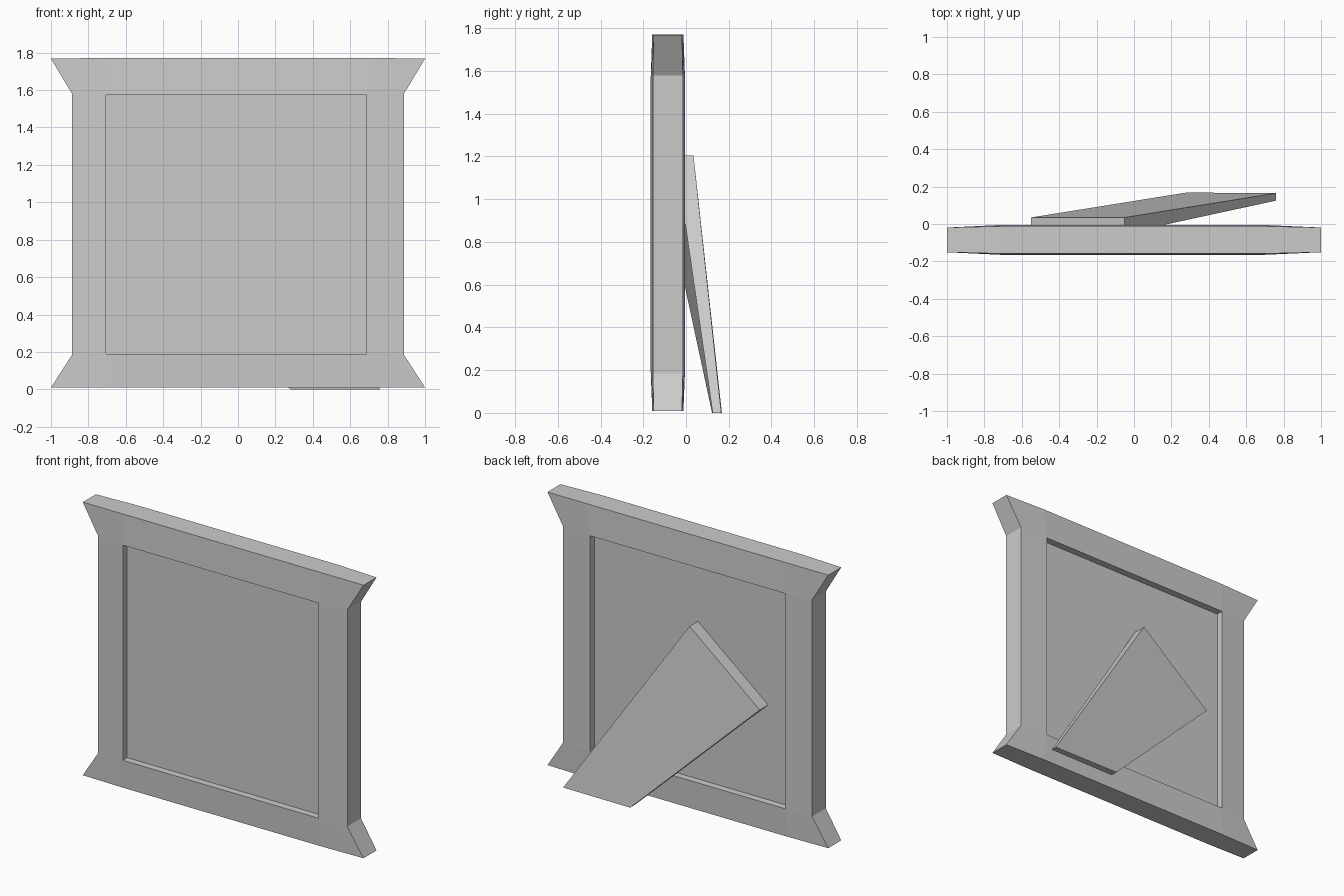
import bpy, bmesh

if "Cube" in bpy.data.objects:
    bpy.data.objects.remove(bpy.data.objects["Cube"])

YC = -0.085  # mid-depth of the frame


def make_object(name, bm):
    bmesh.ops.recalc_face_normals(bm, faces=bm.faces[:])
    mesh = bpy.data.meshes.new(name)
    bm.to_mesh(mesh)
    bm.free()
    obj = bpy.data.objects.new(name, mesh)
    bpy.context.collection.objects.link(obj)
    return obj


def slab(name, back, front):
    """Closed solid between two matching four-point outlines."""
    bm = bmesh.new()
    a = [bm.verts.new(p) for p in back]
    b = [bm.verts.new(p) for p in front]
    bm.faces.new(a)
    bm.faces.new(b)
    for i in range(4):
        j = (i + 1) % 4
        bm.faces.new((a[i], a[j], b[j], b[i]))
    return make_object(name, bm)


# Frame with flared corners: (x, z, half depth) around the ring
L, R, Z0, Z1 = -0.705, 0.688, 0.19, 1.575
inner = [(L, Z0, .08), (R, Z0, .08), (R, Z1, .08), (L, Z1, .08)]
outer = [(-.71, .01, .073), (.71, .01, .073), (1, .01, .066), (.887, .185, .07),
         (.887, 1.58, .07), (1, 1.768, .066), (.71, 1.772, .073), (-.71, 1.772, .073),
         (-1, 1.768, .066), (-.887, 1.58, .07), (-.887, .185, .07), (-1, .01, .066)]
bm = bmesh.new()
rings = {}
for s in (-1, 1):
    for key, pts in (("in", inner), ("out", outer)):
        rings[key, s] = [bm.verts.new((x, YC + s * d, z)) for x, z, d in pts]
    i, o = rings["in", s], rings["out", s]
    for k in range(4):
        a = 3 * k
        # straight bar, then the flared corner at its end
        bm.faces.new((i[k], o[a], o[a + 1], i[(k + 1) % 4]))
        bm.faces.new((i[(k + 1) % 4], o[a + 1], o[a + 2], o[(a + 3) % 12]))
for key in ("in", "out"):
    f, b = rings[key, -1], rings[key, 1]
    for k in range(len(f)):
        j = (k + 1) % len(f)
        bm.faces.new((f[k], f[j], b[j], b[k]))
make_object("picture_frame", bm)

# Recessed panel
rect = [(L, Z0), (R, Z0), (R, Z1), (L, Z1)]
slab("panel", [(x, -.05, z) for x, z in rect], [(x, -.12, z) for x, z in rect])

# Slanted rear support leg: (x, z, outer y, inner y)
leg = [(-.05, 1.205, .035, -.05), (-.55, .80, .035, -.05),
       (.28, 0, .168, .122), (.76, 0, .165, .125)]
slab("support_leg", [(x, yo, z) for x, z, yo, yi in leg],
     [(x, yi, z) for x, z, yo, yi in leg])
